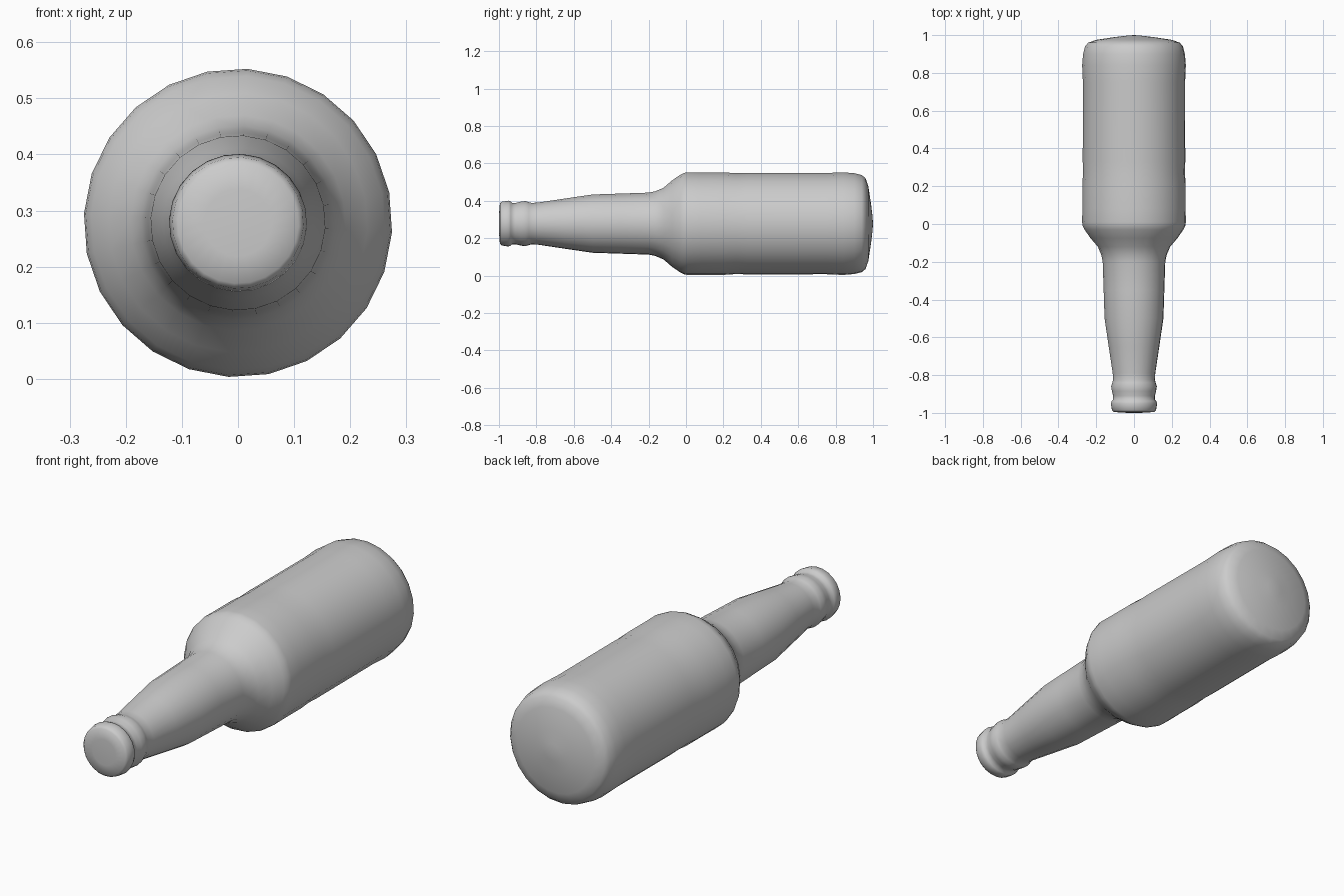
import bpy, bmesh, math

if "Cube" in bpy.data.objects:
    bpy.data.objects.remove(bpy.data.objects["Cube"])

SIDES, CENTRE_Z, PHASE = 24, 0.278, math.radians(-3.5)


def lathe(name, profile):
    """Spin a (y, radius) profile around the horizontal y axis."""
    bm = bmesh.new()
    rings = []
    for y, r in profile:
        if r == 0:
            rings.append([bm.verts.new((0, y, CENTRE_Z))] * SIDES)
            continue
        ring = []
        for i in range(SIDES):
            a = PHASE + 2 * math.pi * i / SIDES
            ring.append(bm.verts.new((r * math.cos(a), y, CENTRE_Z + r * math.sin(a))))
        rings.append(ring)
    for a, b in zip(rings, rings[1:]):
        for i in range(SIDES):
            j = (i + 1) % SIDES
            bm.faces.new(list(dict.fromkeys((a[i], a[j], b[j], b[i]))))
    bmesh.ops.recalc_face_normals(bm, faces=bm.faces)
    mesh = bpy.data.meshes.new(name)
    bm.to_mesh(mesh)
    bm.free()
    mesh.shade_smooth()
    obj = bpy.data.objects.new(name, mesh)
    bpy.context.collection.objects.link(obj)
    return obj


# Bottle: cap and lip, tapered neck, shoulder, body and rounded base
cap = [(-1.0, 0), (-0.999, 0.06), (-0.995, 0.108), (-0.985, 0.117),
       (-0.95, 0.123), (-0.937, 0.118), (-0.93, 0.111)]
lip = [(-0.91, 0.111), (-0.885, 0.117), (-0.86, 0.121), (-0.84, 0.115), (-0.825, 0.111)]
neck = [(-0.79, 0.113), (-0.65, 0.134), (-0.5, 0.156), (-0.35, 0.161), (-0.2, 0.166)]
shoulder = [(-0.165, 0.173), (-0.12, 0.192), (-0.075, 0.231), (-0.03, 0.262), (-0.01, 0.272)]
body = [(0.01, 0.275), (0.08, 0.274), (0.21, 0.274), (0.27, 0.27), (0.33, 0.272),
        (0.75, 0.271), (0.84, 0.275), (0.9, 0.27)]
base = [(0.94, 0.26), (0.96, 0.243), (0.975, 0.2), (0.99, 0.1), (0.997, 0.04), (1.0, 0)]
lathe("bottle", cap + lip + neck + shoulder + body + base)
